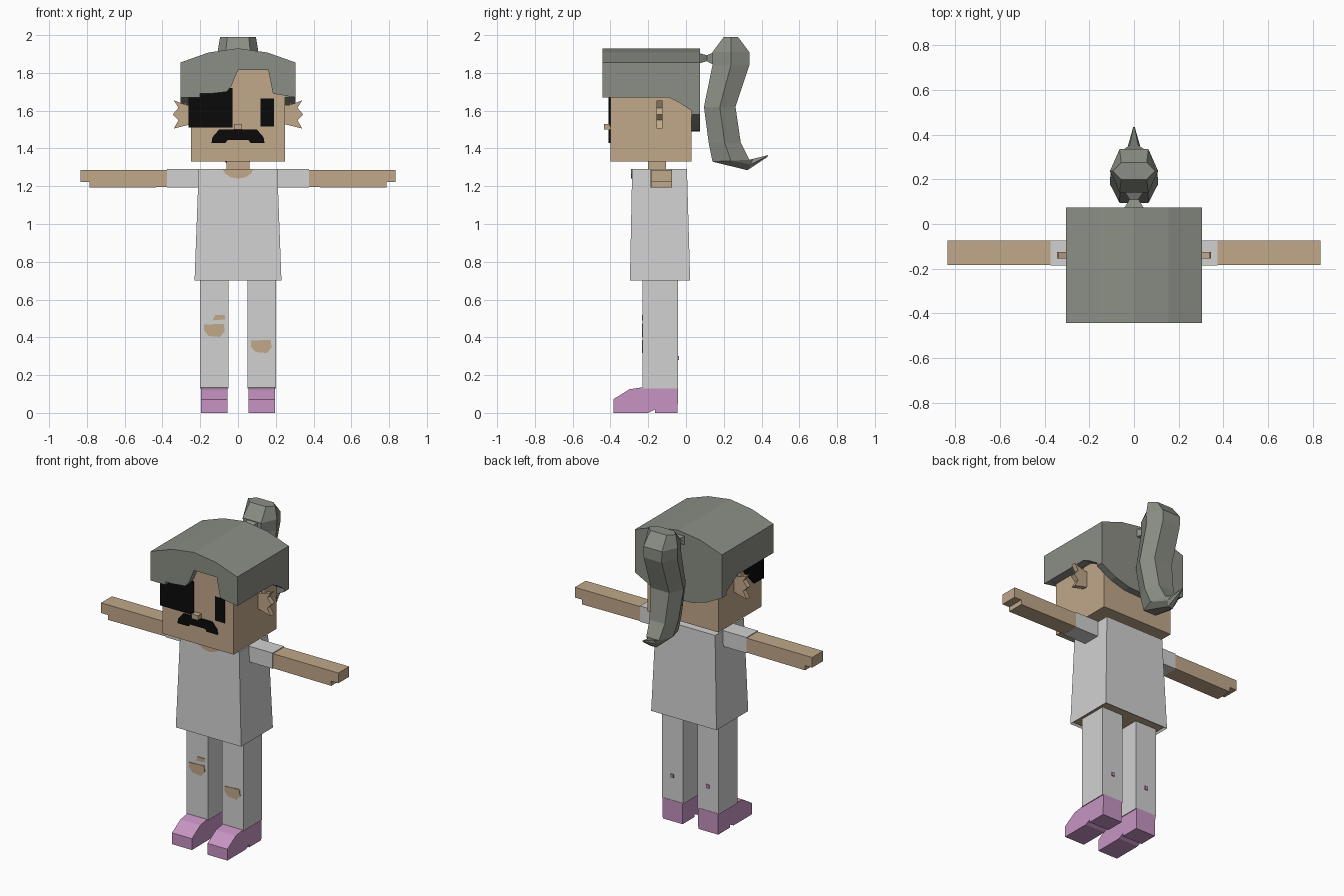
import bpy
import bmesh

cube = bpy.data.objects.get("Cube")
if cube:
    bpy.data.objects.remove(cube)


def material(name, srgb):
    mat = bpy.data.materials.new(name)
    color = [((c + 0.055) / 1.055) ** 2.4 for c in srgb] + [1]
    mat.diffuse_color = color
    mat.use_nodes = True
    shader = mat.node_tree.nodes["Principled BSDF"]
    shader.inputs["Base Color"].default_value = color
    shader.inputs["Roughness"].default_value = 0.9
    return mat


cloth = material("light grey cloth", (0.82, 0.82, 0.825))
skin = material("tan skin", (0.755, 0.655, 0.54))
hair = material("grey green hair", (0.545, 0.56, 0.52))
pink = material("pink shoe", (0.78, 0.58, 0.765))
black = material("black", (0.04, 0.04, 0.04))


def finish(name, bm, *mats, mirror=False):
    """Turn a bmesh into a flat shaded object, optionally mirrored across x."""
    bmesh.ops.recalc_face_normals(bm, faces=bm.faces)
    mesh = bpy.data.meshes.new(name)
    bm.to_mesh(mesh)
    bm.free()
    for mat in mats:
        mesh.materials.append(mat)
    obj = bpy.data.objects.new(name, mesh)
    bpy.context.collection.objects.link(obj)
    if mirror:
        obj.modifiers.new("Mirror", "MIRROR").use_mirror_merge = False
    return obj


def loft(name, rings, *mats, mirror=False):
    """Skin a row of equal vertex rings and cap both ends."""
    bm = bmesh.new()
    loops = [[bm.verts.new(p) for p in ring] for ring in rings]
    count = len(loops[0])
    for a, b in zip(loops, loops[1:]):
        for i in range(count):
            j = (i + 1) % count
            bm.faces.new((a[i], a[j], b[j], b[i]))
    bm.faces.new(loops[0])
    bm.faces.new(loops[-1])
    return finish(name, bm, *mats, mirror=mirror)


def front_prism(name, outline, near, far, mat, mirror=False):
    """Extrude an (x, z) outline along y."""
    rings = [[(x, y, z) for x, z in outline] for y in (near, far)]
    return loft(name, rings, mat, mirror=mirror)


def side_prism(name, outline, left, right, mat, mirror=False):
    """Extrude a (y, z) outline along x."""
    rings = [[(x, y, z) for y, z in outline] for x in (left, right)]
    return loft(name, rings, mat, mirror=mirror)


def box(name, xs, ys, zs, mat, mirror=False):
    (left, right), (low, high) = xs, zs
    outline = [(left, low), (right, low), (right, high), (left, high)]
    return front_prism(name, outline, *ys, mat, mirror=mirror)


def symmetric(half):
    """Complete a right-hand outline with its reflection."""
    return half + [(-x, z) for x, z in reversed(half) if x > 0]


# Head and neck
FACE, NAPE = -0.4, 0.03
box("head", (-0.25, 0.25), (FACE, NAPE), (1.33, 1.83), skin)
box("neck", (-0.06, 0.06), (-0.2, -0.105), (1.25, 1.34), skin)
box("nose", (-0.022, 0.022), (-0.435, FACE), (1.5, 1.53), skin)
ear = [(0.24, 1.63), (0.285, 1.63), (0.27, 1.655), (0.275, 1.63),
       (0.34, 1.655), (0.315, 1.615), (0.345, 1.58), (0.315, 1.55),
       (0.34, 1.505), (0.24, 1.53)]
front_prism("ear", ear, -0.155, -0.125, skin, mirror=True)

# Face details
box("eye", (0.12, 0.19), (FACE - 0.005, FACE), (1.515, 1.665), black)
box("eye_patch", (-0.262, -0.028), (FACE - 0.009, FACE), (1.51, 1.72), black)
strap = [(FACE, 1.51), (-0.32, 1.51), (-0.22, 1.62), (-0.2, 1.7), (FACE, 1.7)]
side_prism("eye_patch_strap", strap, -0.259, -0.25, black)
moustache = [(0.055, 1.445), (0.065, 1.43), (0.14, 1.43), (0.135, 1.46), (0.1, 1.5)]
front_prism("moustache", symmetric(moustache), FACE - 0.009, FACE, black)

# Hair cap: arched crown, fringe, side panels and nape panel
CROWN, WIDE = 1.815, 0.305
FRONT, BACK = -0.443, 0.075
arch = [(WIDE, CROWN), (WIDE, 1.855), (0.155, 1.908), (0, 1.93)]
front_prism("hair_crown", symmetric(arch), FRONT, BACK, hair)
fringe_right = [(-WIDE, CROWN), (-WIDE, 1.67), (-0.2, 1.67), (-0.2, 1.69),
                (-0.15, 1.69), (-0.06, 1.7), (-0.035, 1.73), (0, CROWN)]
front_prism("hair_fringe_right", fringe_right, FRONT, FACE, hair)
fringe_left = [(0.16, CROWN), (0.185, 1.69), (WIDE, 1.67), (WIDE, CROWN)]
front_prism("hair_fringe_left", fringe_left, FRONT, FACE, hair)
panel = [(FACE, CROWN), (FACE, 1.67), (-0.09, 1.67), (-0.04, 1.645),
         (NAPE, 1.6), (NAPE, CROWN)]
side_prism("hair_side", panel, 0.25, WIDE, hair, mirror=True)
nape = [(0, 1.49), (0.1, 1.495), (0.2, 1.525), (WIDE, 1.58), (WIDE, CROWN)]
front_prism("hair_back", symmetric(nape), NAPE, BACK, hair)


# Ponytail with its tie
def tie_ring(y, width, low, high):
    return [(-width, y, low), (width, y, low), (width, y, high), (-width, y, high)]


loft("ponytail_tie", [tie_ring(0.07, 0.045, 1.85, 1.905),
                      tie_ring(0.11, 0.02, 1.862, 1.893),
                      tie_ring(0.15, 0.045, 1.84, 1.91)], hair)


def tail_ring(front, back, width):
    """Six-sided slice from a front and a back (y, z) point."""
    (y0, z0), (y1, z1) = front, back
    mid = ((y0 + y1) / 2, (z0 + z1) / 2)
    inner = width * 0.6
    return [(inner, *front), (width, *mid), (inner, *back),
            (-inner, *back), (-width, *mid), (-inner, *front)]


slices = [((0.2, 1.99), (0.275, 1.99), 0.095),
          ((0.14, 1.91), (0.335, 1.91), 0.108),
          ((0.14, 1.84), (0.335, 1.84), 0.105),
          ((0.095, 1.62), (0.262, 1.62), 0.108),
          ((0.12, 1.43), (0.29, 1.43), 0.09),
          ((0.14, 1.33), (0.335, 1.34), 0.075),
          ((0.325, 1.285), (0.355, 1.345), 0.03),
          ((0.43, 1.355), (0.435, 1.365), 0.004)]
loft("ponytail", [tail_ring(*s) for s in slices], hair)


# Shirt, open at the hem with skin inside
def shirt_ring(width, front, back, z):
    return [(-width, front, z), (width, front, z), (width, back, z), (-width, back, z)]


shirt = loft("shirt", [shirt_ring(0.23, -0.297, 0.022, 0.7),
                       shirt_ring(0.208, -0.285, 0.005, 1.29)], cloth, skin)
bm = bmesh.new()
bm.from_mesh(shirt.data)
hem = min(bm.faces, key=lambda f: f.calc_center_median().z)
bmesh.ops.inset_region(bm, faces=[hem], thickness=0.012, depth=-0.012)
hem.material_index = 1
bm.to_mesh(shirt.data)
bm.free()
neckline = [(0, 1.24), (0.04, 1.248), (0.07, 1.268), (0.08, 1.291)]
front_prism("neckline", symmetric(neckline), -0.292, -0.28, skin)

# Sleeves and arms with a stepped hand
box("sleeve", (0.2, 0.375), (-0.187, -0.073), (1.192, 1.292), cloth, mirror=True)
arm = [(0.375, 1.195), (0.785, 1.192), (0.785, 1.222), (0.835, 1.222),
       (0.835, 1.287), (0.375, 1.287)]
front_prism("arm", arm, -0.184, -0.075, skin, mirror=True)

# Legs and shoes
SHIN = -0.23
box("leg", (0.05, 0.2), (SHIN, -0.043), (0.13, 0.712), cloth, mirror=True)
shoe = [(-0.385, 0), (-0.2, 0), (-0.165, 0.018), (-0.165, 0), (-0.045, 0),
        (-0.041, 0.135), (-0.235, 0.135), (-0.3, 0.125), (-0.385, 0.072)]
side_prism("shoe", shoe, 0.055, 0.195, pink, mirror=True)
box("calf_mark", (0.115, 0.135), (-0.045, -0.036), (0.28, 0.302), pink, mirror=True)


# Torn knees
def tear(name, x, z, outline):
    points = [(x + dx, z + dz) for dx, dz in outline]
    front_prism(name, points, SHIN - 0.004, SHIN, skin)


knee = [(-0.055, 0.03), (0.05, 0.035), (0.055, -0.005), (0.03, -0.035),
        (-0.03, -0.03), (-0.055, 0)]
tear("knee_tear_right", -0.125, 0.437, knee)
tear("knee_tear_left", 0.123, 0.352, knee)
tear("thigh_tear_right", -0.1, 0.505,
     [(-0.035, -0.015), (0.03, -0.01), (0.03, 0.013), (-0.02, 0.013)])
